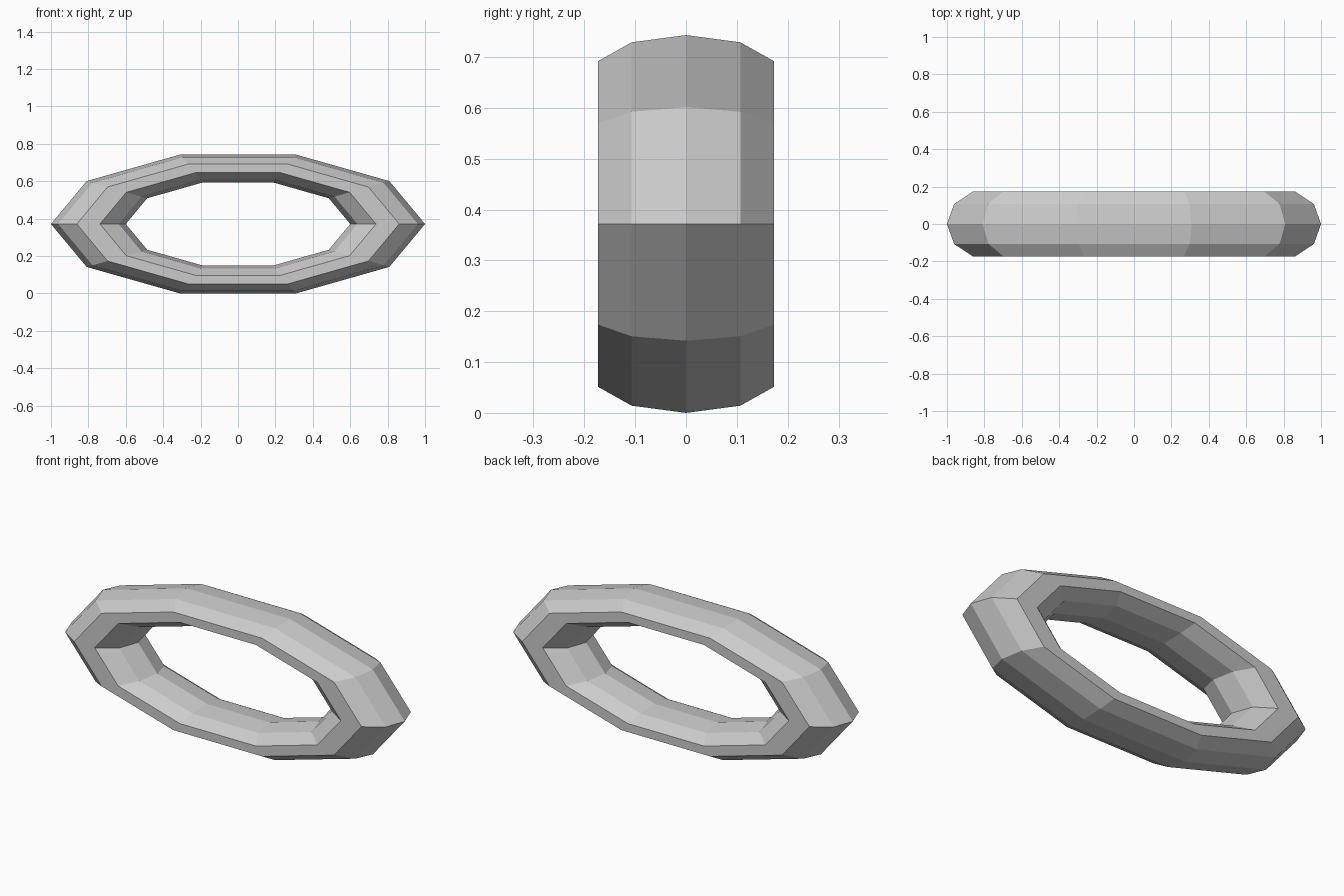
import bpy
import math

if "Cube" in bpy.data.objects:
    bpy.data.objects.remove(bpy.data.objects["Cube"])

SIDES = 10
HEIGHT = 0.743
z_scale = HEIGHT / (2 * math.sin(math.radians(72)))

# Low-poly oval ring: faceted torus stood upright and squashed in height
bpy.ops.mesh.primitive_torus_add(
    major_segments=SIDES, minor_segments=SIDES,
    major_radius=0.8, minor_radius=0.2)
ring = bpy.context.object
ring.name = "oval_ring"
ring.rotation_euler = (math.pi / 2, 0, 0)
ring.scale = (1, z_scale, 0.91)
ring.location = (0, 0, HEIGHT / 2)
bpy.ops.object.transform_apply(location=True, rotation=True, scale=True)
bpy.ops.object.shade_flat()
